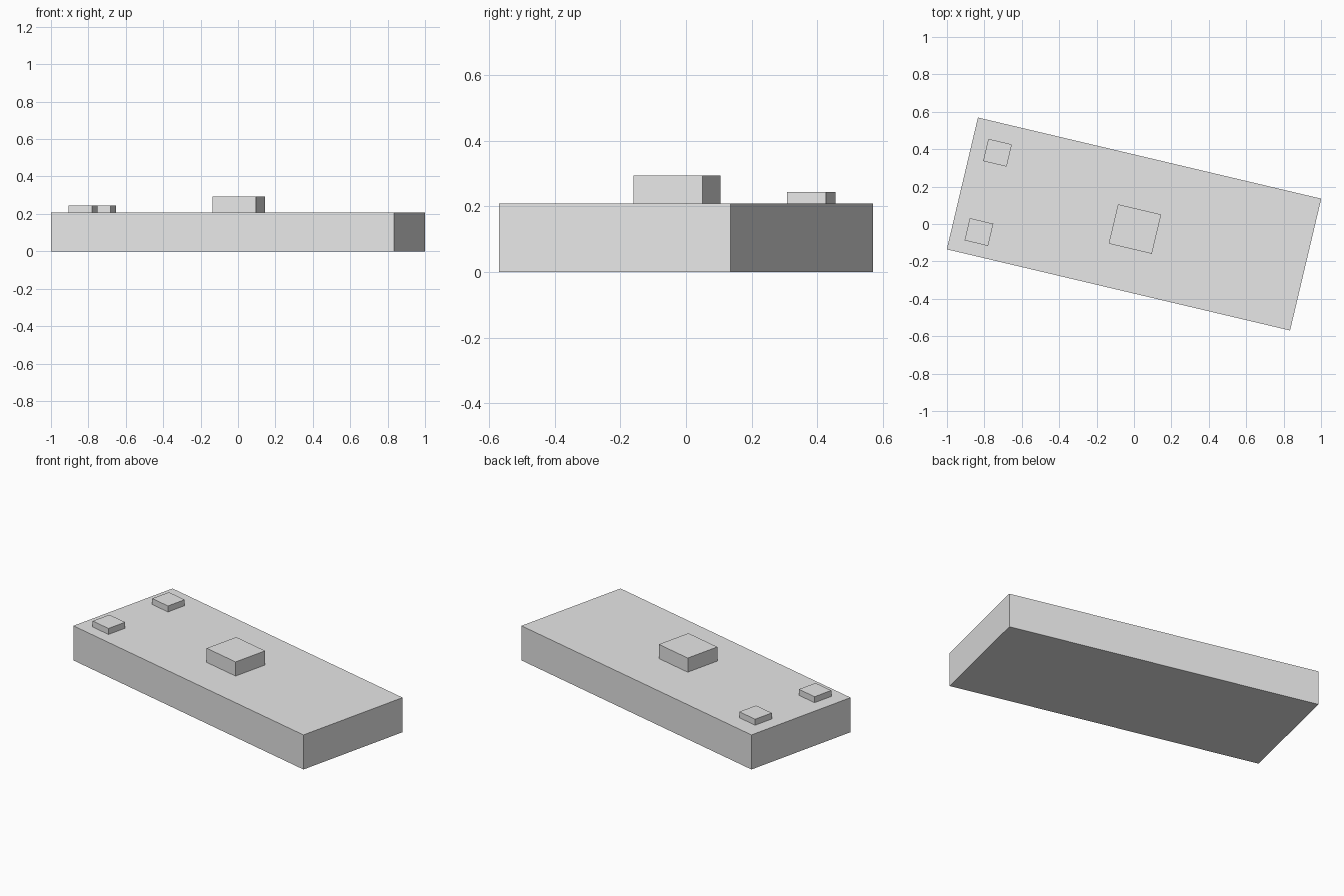
import bpy
import math

cube = bpy.data.objects.get("Cube")
if cube:
    bpy.data.objects.remove(cube, do_unlink=True)

# One plain grey for everything
grey = bpy.data.materials.new("light grey")
grey.use_nodes = True
colour = (0.8, 0.8, 0.8, 1)
grey.diffuse_color = colour
grey.node_tree.nodes["Principled BSDF"].inputs["Base Color"].default_value = colour

TURN = math.radians(-13.3)
ROOF = 0.208


def block(name, centre, size, bottom, top):
    """Box turned to the shared heading, between two heights."""
    bpy.ops.mesh.primitive_cube_add(size=1, location=(*centre, (bottom + top) / 2),
                                    rotation=(0, 0, TURN))
    obj = bpy.context.object
    obj.name = name
    obj.scale = (*size, top - bottom)
    obj.data.materials.append(grey)
    return obj


# Long main slab
block("main_building", (0, 0), (1.886, 0.724), 0, ROOF)

# Large box in the middle of the roof
block("centre_roof_box", (0.005, -0.027), (0.237, 0.216), ROOF, 0.293)

# Two small boxes near the right end
for name, centre in (("front_roof_box", (-0.829, -0.043)),
                     ("back_roof_box", (-0.73, 0.381))):
    block(name, centre, (0.129, 0.122), ROOF, 0.244)
